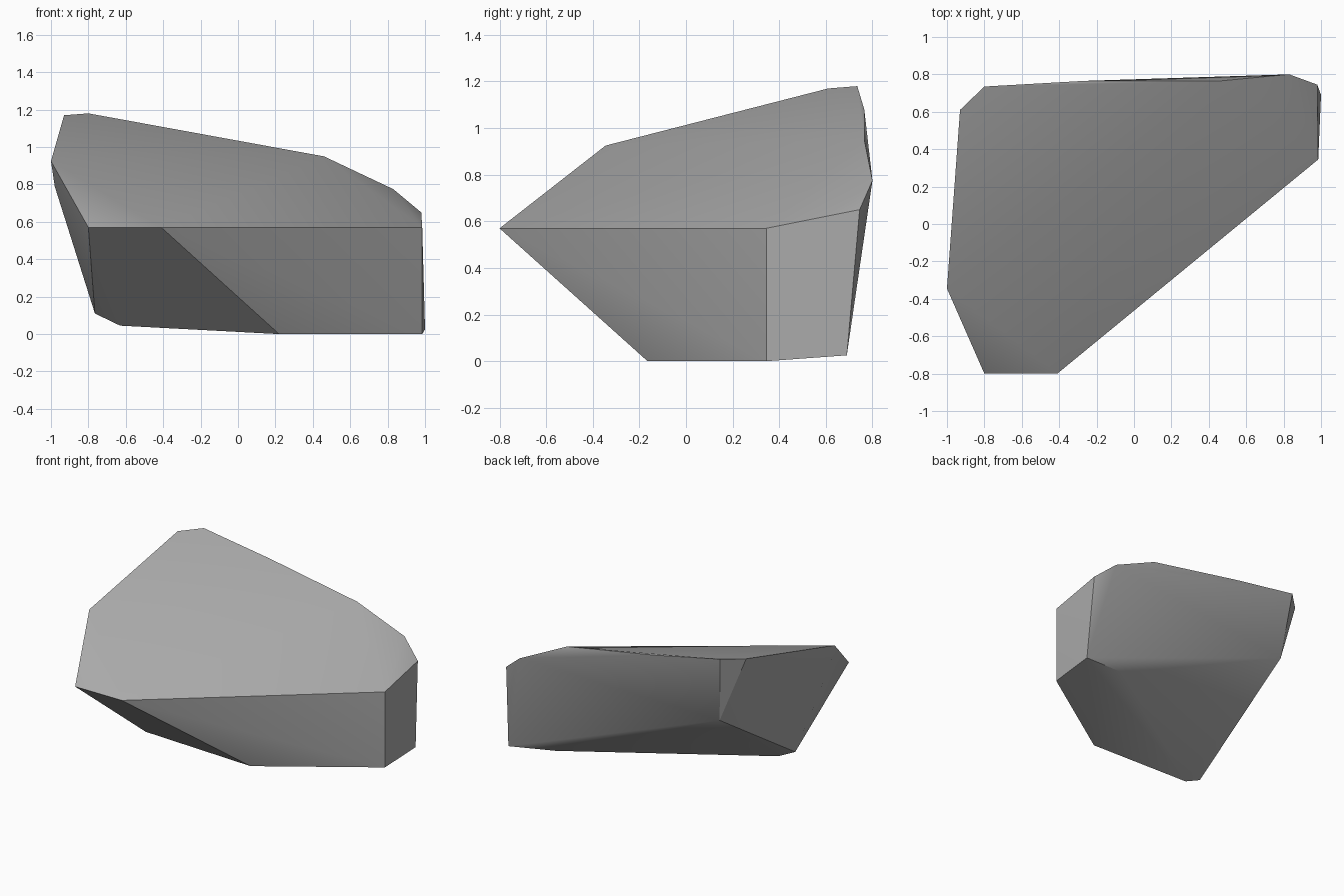
import bpy
import bmesh
import math

# Remove the default cube
cube = bpy.data.objects.get("Cube")
if cube:
    bpy.data.objects.remove(cube, do_unlink=True)

# Stone colour
stone = bpy.data.materials.new("stone_grey")
stone.use_nodes = True
grey = (0.4, 0.4, 0.4, 1.0)
stone.diffuse_color = grey
stone.node_tree.nodes["Principled BSDF"].inputs["Base Color"].default_value = grey

# Corners of the chipped boulder, grouped by where they sit
crest = [(-1, -0.345, 0.925), (-0.93, 0.61, 1.17), (-0.8, 0.735, 1.18),
         (-0.27, 0.765, 1.08), (0.46, 0.765, 0.95)]
shoulder = [(0.83, 0.8, 0.775), (0.98, 0.745, 0.65), (0.985, 0.345, 0.57),
            (-0.41, -0.8, 0.57), (-0.8, -0.8, 0.57), (-0.98, -0.33, 0.79),
            (-0.75, 0.67, 0.68)]
base = [(1, 0.69, 0.025), (0.985, 0.345, 0), (0.22, -0.165, 0),
        (-0.63, -0.2, 0.045), (-0.765, -0.21, 0.11), (0.643, 0.637, 0.065)]

# Wrap the corners in a convex skin and merge nearly flat triangles
bm = bmesh.new()
for corner in crest + shoulder + base:
    bm.verts.new(corner)
bmesh.ops.convex_hull(bm, input=bm.verts[:])
bmesh.ops.dissolve_limit(bm, angle_limit=math.radians(1.5),
                         verts=bm.verts[:], edges=bm.edges[:])
bmesh.ops.recalc_face_normals(bm, faces=bm.faces[:])
mesh = bpy.data.meshes.new("boulder")
bm.to_mesh(mesh)
bm.free()
mesh.materials.append(stone)

boulder = bpy.data.objects.new("boulder", mesh)
bpy.context.collection.objects.link(boulder)

# Soft shading across shallow facets, crisp chipped edges
bpy.ops.object.select_all(action="DESELECT")
boulder.select_set(True)
bpy.context.view_layer.objects.active = boulder
bpy.ops.object.shade_smooth_by_angle(angle=math.radians(30))
